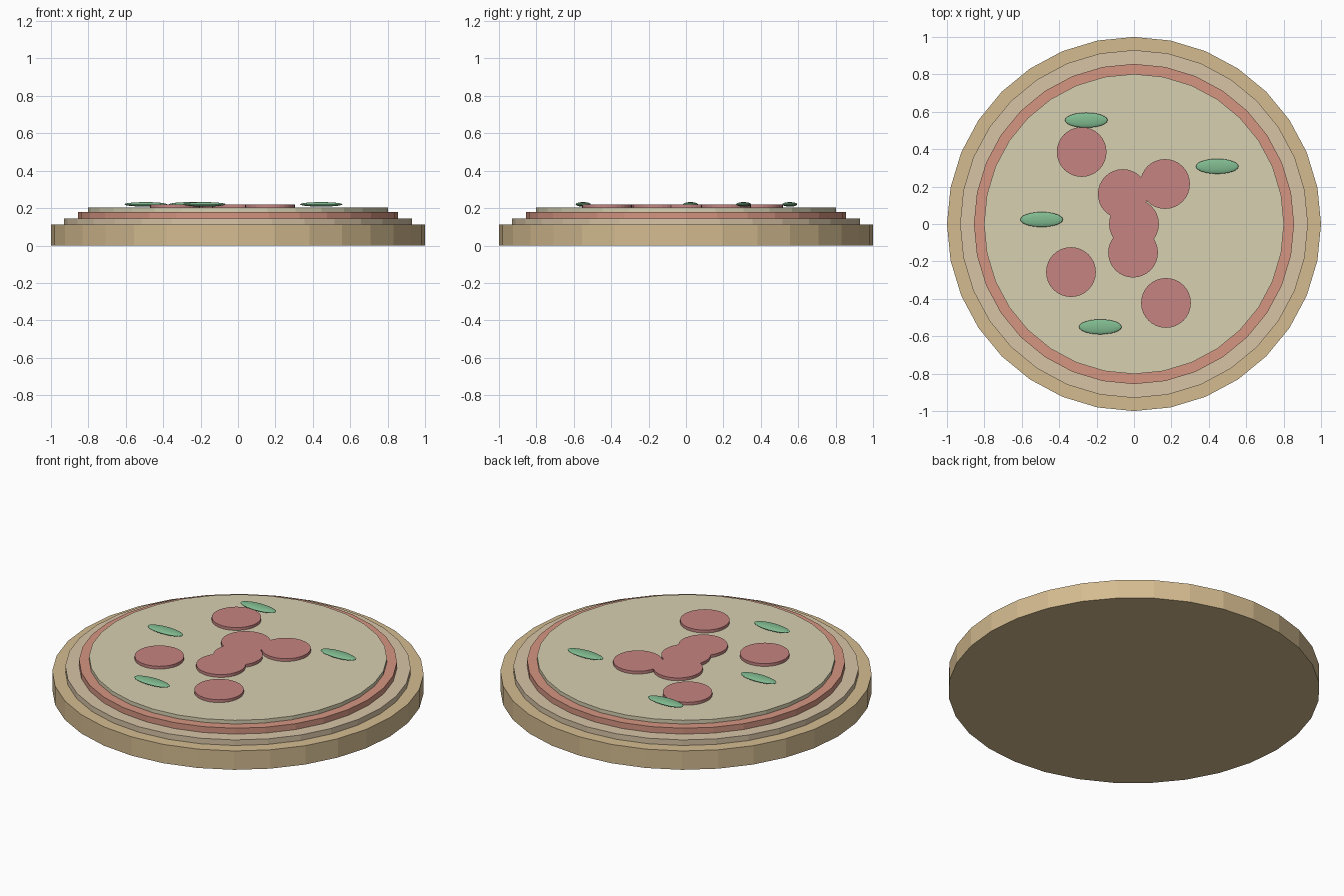
import bpy

if "Cube" in bpy.data.objects:
    bpy.data.objects.remove(bpy.data.objects["Cube"])


def material(name, rgb):
    m = bpy.data.materials.new(name)
    m.diffuse_color = (*rgb, 1)
    m.use_nodes = True
    m.node_tree.nodes["Principled BSDF"].inputs["Base Color"].default_value = m.diffuse_color
    return m


def disc(name, radius, z0, z1, mat, x=0, y=0):
    bpy.ops.mesh.primitive_cylinder_add(vertices=32, radius=radius, depth=z1 - z0,
                                        location=(x, y, (z0 + z1) / 2))
    ob = bpy.context.object
    ob.name = name
    ob.data.materials.append(mat)
    return ob


crust = material("crust", (0.66, 0.50, 0.28))
dough = material("dough", (0.68, 0.55, 0.38))
sauce = material("sauce", (0.66, 0.30, 0.22))
cheese = material("cheese", (0.68, 0.63, 0.44))
meat = material("meat", (0.56, 0.23, 0.22))
green = material("green", (0.22, 0.50, 0.28))

# Stacked base layers
disc("crust_base", 1.0, 0.0, 0.112, crust)
disc("dough_layer", 0.93, 0.112, 0.145, dough)
disc("sauce_layer", 0.856, 0.145, 0.18, sauce)
disc("cheese_layer", 0.802, 0.18, 0.202, cheese)

# Pepperoni slices
for x, y in [(0, 0), (-0.06, 0.16), (0.166, 0.214), (-0.005, -0.153),
             (-0.28, 0.385), (-0.337, -0.257), (0.171, -0.422)]:
    disc("pepperoni_slice", 0.133, 0.2, 0.219, meat, x, y)

# Flattened basil leaves
for x, y in [(-0.255, 0.555), (0.445, 0.308), (-0.494, 0.024), (-0.18, -0.55)]:
    bpy.ops.mesh.primitive_uv_sphere_add(segments=24, ring_count=12, radius=1,
                                         location=(x, y, 0.22))
    leaf = bpy.context.object
    leaf.name = "basil_leaf"
    leaf.scale = (0.114, 0.04, 0.012)
    leaf.data.materials.append(green)
    bpy.ops.object.transform_apply(location=False, rotation=False, scale=True)
